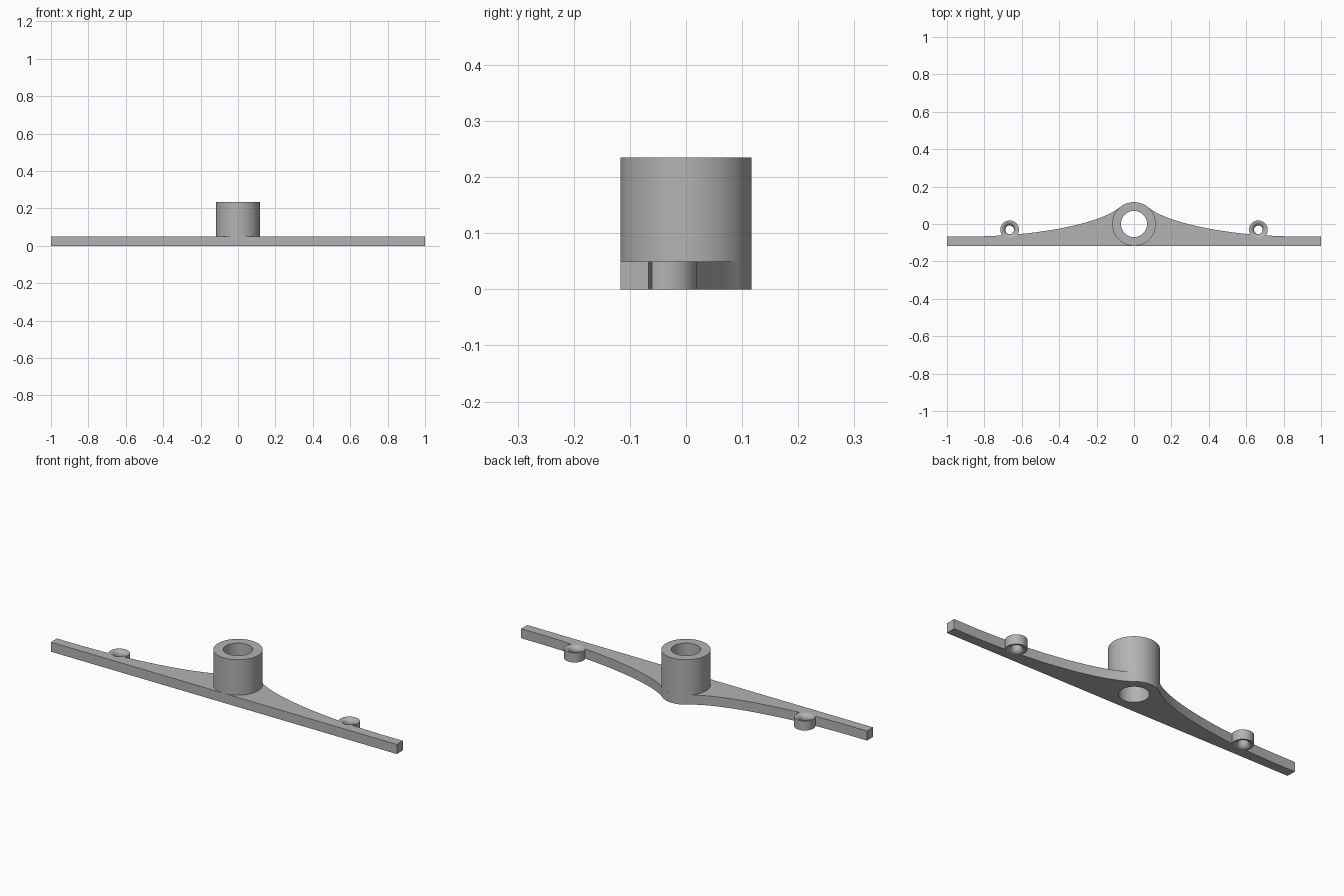
import bpy, bmesh, math
from mathutils import Vector
from mathutils.geometry import interpolate_bezier

if "Cube" in bpy.data.objects:
    bpy.data.objects.remove(bpy.data.objects["Cube"])

HUB_R, BORE_R, HUB_H, THICK = 0.117, 0.07, 0.235, 0.05
LUG_X, LUG_Y, LUG_R, THROAT_R = 0.665, -0.031, 0.05, 0.023

grey = bpy.data.materials.new("plain grey")
grey.diffuse_color = (0.45, 0.45, 0.45, 1)
grey.use_nodes = True
grey.node_tree.nodes["Principled BSDF"].inputs["Base Color"].default_value = grey.diffuse_color


def make_object(name, bm):
    bmesh.ops.recalc_face_normals(bm, faces=bm.faces[:])
    mesh = bpy.data.meshes.new(name)
    bm.to_mesh(mesh)
    bm.free()
    mesh.materials.append(grey)
    ob = bpy.data.objects.new(name, mesh)
    bpy.context.collection.objects.link(ob)
    return ob


def turned(name, profile, x=0, y=0, steps=64):
    """Solid of revolution from (radius, z) pairs, capped at both ends."""
    bm = bmesh.new()
    rings = [[bm.verts.new((x + r * math.cos(2 * math.pi * i / steps),
                            y + r * math.sin(2 * math.pi * i / steps), z))
              for i in range(steps)] for r, z in profile]
    for a, b in zip(rings, rings[1:]):
        for i in range(steps):
            j = (i + 1) % steps
            bm.faces.new((a[i], a[j], b[j], b[i]))
    bm.faces.new(rings[0])
    bm.faces.new(rings[-1])
    return make_object(name, bm)


def combine(body, tool, operation):
    mod = body.modifiers.new(operation.lower(), 'BOOLEAN')
    mod.operation, mod.object, mod.solver = operation, tool, 'EXACT'
    bpy.context.view_layer.objects.active = body
    bpy.ops.object.modifier_apply(modifier=mod.name)
    bpy.data.objects.remove(tool)


# Flat arm: straight front, curved back flowing into the round of the hub
start = math.atan2(0.09, 0.075)
half = [(HUB_R * math.cos(a), HUB_R * math.sin(a))
        for a in (math.pi / 2 + (start - math.pi / 2) * i / 10 for i in range(10))]
half += [tuple(p)[:2] for p in interpolate_bezier(
    Vector((0.075, 0.09, 0)), Vector((0.16, 0.017, 0)),
    Vector((0.45, -0.062, 0)), Vector((0.87, -0.067, 0)), 32)]
half += [(1, -0.067), (1, -HUB_R)]
outline = half + [(-x, y) for x, y in reversed(half[1:])]
bm = bmesh.new()
base = bm.faces.new([bm.verts.new((x, y, 0)) for x, y in outline])
top = bmesh.ops.extrude_face_region(bm, geom=[base])["geom"]
bmesh.ops.translate(bm, vec=(0, 0, THICK),
                    verts=[v for v in top if isinstance(v, bmesh.types.BMVert)])
arm = make_object("arm_with_lugs", bm)

# Side lugs with a rounded, waisted hole
for side in (-1, 1):
    x = side * LUG_X
    combine(arm, turned("lug", [(LUG_R, 0), (LUG_R, THICK)], x, LUG_Y), 'UNION')
    h = THICK / 2
    waist = [(THROAT_R + 0.023 * (1 - math.cos(a)), h + h * math.sin(a))
             for a in (math.pi * (i / 12 - 0.5) for i in range(13))]
    rim = waist[0][0]
    waist = [(rim, -0.02)] + waist + [(rim, THICK + 0.02)]
    combine(arm, turned("lug_hole", waist, x, LUG_Y, 48), 'DIFFERENCE')

# Central bore through the arm
combine(arm, turned("bore", [(BORE_R, -0.1), (BORE_R, 0.5)]), 'DIFFERENCE')

# Hub tube standing on the arm
hub = turned("hub", [(HUB_R, THICK), (HUB_R, HUB_H)])
combine(hub, turned("bore", [(BORE_R, -0.1), (BORE_R, 0.5)]), 'DIFFERENCE')

for ob in (arm, hub):
    bpy.ops.object.select_all(action='DESELECT')
    ob.select_set(True)
    bpy.context.view_layer.objects.active = ob
    bpy.ops.object.shade_smooth_by_angle(angle=math.radians(30))
